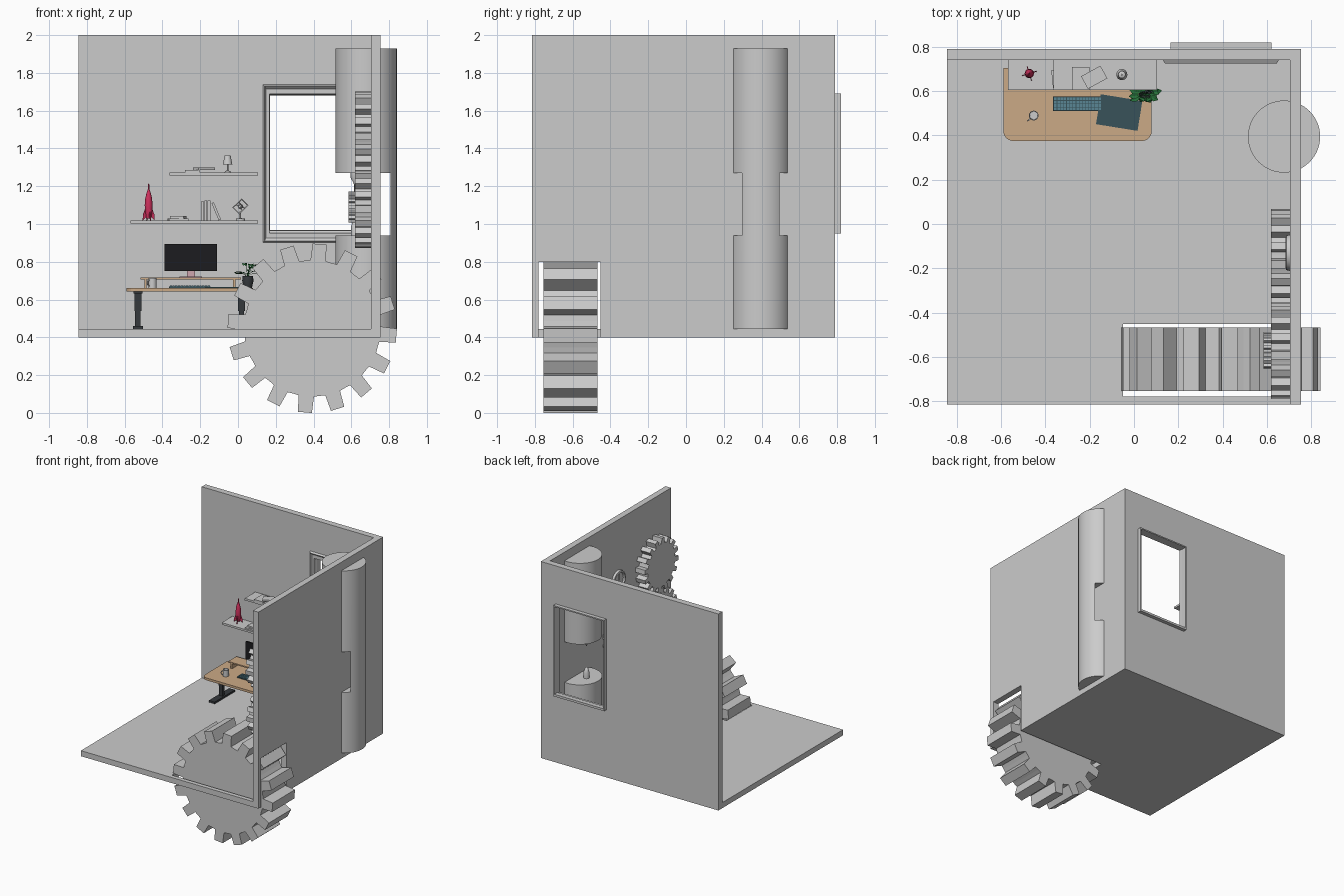
import bpy, bmesh, math, random
from mathutils import Vector, Matrix

if "Cube" in bpy.data.objects:
    bpy.data.objects.remove(bpy.data.objects["Cube"])
random.seed(4)

def mat(name, c):
    m = bpy.data.materials.new(name)
    m.diffuse_color = (*c, 1)
    m.use_nodes = True
    m.node_tree.nodes["Principled BSDF"].inputs["Base Color"].default_value = m.diffuse_color
    return m

TAN = mat("wood", (0.60, 0.40, 0.24)); DARK = mat("dark_metal", (0.035, 0.04, 0.045))
BLACK = mat("screen_black", (0.012, 0.012, 0.014)); RED = mat("crimson", (0.62, 0.03, 0.11))
TEAL = mat("dark_teal", (0.04, 0.085, 0.10)); KEY = mat("key_teal", (0.10, 0.24, 0.30))
GREEN = mat("leaf_green", (0.02, 0.16, 0.04)); PINK = mat("pale_pink", (0.62, 0.38, 0.43))

def obj(name, bm, m=None, smooth=False):
    bmesh.ops.recalc_face_normals(bm, faces=bm.faces)
    me = bpy.data.meshes.new(name)
    bm.to_mesh(me); bm.free()
    o = bpy.data.objects.new(name, me)
    bpy.context.collection.objects.link(o)
    if m: me.materials.append(m)
    if smooth:
        bpy.ops.object.select_all(action='DESELECT')
        o.select_set(True); bpy.context.view_layer.objects.active = o
        bpy.ops.object.shade_smooth_by_angle()
    return o

def add_box(bm, x0, x1, y0, y1, z0, z1, rot=0):
    M = (Matrix.Translation(((x0+x1)/2, (y0+y1)/2, (z0+z1)/2)) @ Matrix.Rotation(rot, 4, 'Z')
         @ Matrix.Diagonal((x1-x0, y1-y0, z1-z0, 1)))
    bmesh.ops.create_cube(bm, size=1, matrix=M)

def box(name, *b, m=None, rot=0):
    bm = bmesh.new(); add_box(bm, *b, rot=rot)
    return obj(name, bm, m)

def prism(name, pts, a, b, to3d, m=None, smooth=False):
    """Extrude a 2D outline between depths a and b."""
    bm = bmesh.new()
    A, B = [[bm.verts.new(to3d(u, v, d)) for u, v in pts] for d in (a, b)]
    bm.faces.new(A); bm.faces.new(B[::-1])
    for i in range(len(pts)):
        j = (i+1) % len(pts)
        bm.faces.new((A[i], A[j], B[j], B[i]))
    return obj(name, bm, m, smooth)

def lathe(name, prof, x, y, m=None, n=24):
    """Revolve (radius, z) points about a vertical axis at x, y."""
    bm = bmesh.new()
    vs = [bm.verts.new((x+r, y, z)) for r, z in prof]
    es = [bm.edges.new(p) for p in zip(vs, vs[1:])]
    bmesh.ops.spin(bm, geom=vs+es, cent=(x, y, 0), axis=(0, 0, 1), angle=2*math.pi, steps=n)
    bmesh.ops.remove_doubles(bm, verts=bm.verts, dist=1e-5)
    return obj(name, bm, m, True)

def cut(o, *b):
    c = box("cutter", *b); c.hide_render = True
    md = o.modifiers.new("cut", 'BOOLEAN')
    md.operation = 'DIFFERENCE'; md.object = c; md.solver = 'EXACT'
    bpy.context.view_layer.objects.active = o
    bpy.ops.object.modifier_apply(modifier=md.name)
    bpy.data.objects.remove(c)

def gear(name, axis, cu, cv, a, b, R, r, n, hw, phase=0):
    pts, step = [], 2*math.pi/n
    for i in range(n):
        t = phase + i*step
        for d, w in ((r, -hw*1.1), (R, -hw), (R, hw), (r, hw*1.1)):
            pts.append((cu + d*math.cos(t) - w*math.sin(t), cv + d*math.sin(t) + w*math.cos(t)))
        pts.append((cu + r*math.cos(t+step/2), cv + r*math.sin(t+step/2)))
    f = (lambda u, v, d: (u, d, v)) if axis == 'Y' else (lambda u, v, d: (d, u, v))
    return prism(name, pts, a, b, f)

# room shell with gear slot and window opening
floor = box("floor", -.845, .755, -.815, .79, .40, .445)
cut(floor, -.05, .80, -.78, -.452, .3, .6)
side = box("right_wall", .705, .755, -.815, .79, .40, 2)
cut(side, .6, .9, -.78, -.452, .3, .80)
back = box("back_wall", -.845, .705, .74, .79, .40, 2)
cut(back, .166, .619, .6, .9, .953, 1.687)

# window trim: rectangles lofted into a closed frame
bm = bmesh.new()
loops = []
for x0, x1, z0, z1, y in ((.13, .655, .90, 1.74, .742), (.14, .645, .91, 1.73, .725),
                          (.168, .616, .965, 1.682, .775), (.170, .614, .968, 1.68, .82),
                          (.164, .621, .95, 1.69, .82), (.164, .621, .95, 1.69, .742)):
    loops.append([bm.verts.new((x, y, z)) for x, z in ((x0, z0), (x1, z0), (x1, z1), (x0, z1))])
for i, A in enumerate(loops):
    B = loops[(i+1) % len(loops)]
    for k in range(4):
        bm.faces.new((A[k], A[(k+1) % 4], B[(k+1) % 4], B[k]))
obj("window_frame", bm)

# big cylinder through the wall, notched to leave a thin outer strip
cx, cy = .678, .395
cyl = prism("machine_cylinder", [(cx+.163*math.cos(t*math.pi/32), cy+.163*math.sin(t*math.pi/32)) for t in range(64)],
            .445, 1.93, lambda u, v, d: (u, v, d))
cut(cyl, .4, .807, .1, .7, .94, 1.27)
bpy.ops.object.select_all(action='DESELECT')
cyl.select_set(True); bpy.context.view_layer.objects.active = cyl
bpy.ops.object.shade_smooth_by_angle()
lathe("lower_tip", [(.022, .935), (.022, .985), (.014, 1.01), (0, 1.03)], .62, cy)
lathe("upper_tip", [(.024, 1.275), (.024, 1.245), (.01, 1.22), (0, 1.19)], .62, cy)

# gears
gear("floor_gear", 'Y', .393, .448, -.755, -.468, .447, .36, 16, .037, math.radians(85))
gear("wall_gear_upper", 'X', -.572, 1.485, .62, .704, .217, .175, 16, .018, .1)
gear("wall_gear_lower", 'X', -.572, 1.09, .62, .704, .205, .165, 16, .018, .05)
gear("wall_gear_inner", 'X', -.15, 1.09, .62, .704, .217, .175, 16, .018, .15)
gear("small_gear", 'X', -.572, 1.09, .585, .62, .083, .066, 14, .008)

# round gauge on the wall
bm = bmesh.new()
ring = []
for i in range(32):
    t = i*math.pi/16
    ring.append([bm.verts.new((x, -.13+r*math.cos(t), 1.51+r*math.sin(t)))
                 for r, x in ((.082, .706), (.078, .688), (.066, .685), (.060, .698))])
for i, A in enumerate(ring):
    B = ring[(i+1) % 32]
    for k in range(3):
        bm.faces.new((A[k], A[k+1], B[k+1], B[k]))
bm.faces.new([A[3] for A in ring])
obj("wall_gauge", bm, None, True)
box("gauge_hand", .692, .70, -.133, -.127, 1.51, 1.56)

# desk
pts = [(-.59, .705), (.08, .705)]
for px, s in ((.035, 0), (-.545, 1)):
    pts += [(px+.045*math.cos(-(i/6+s)*math.pi/2), .42+.045*math.sin(-(i/6+s)*math.pi/2)) for i in range(7)]
prism("desk_top", pts, .643, .662, lambda u, v, d: (u, v, d), TAN)
for n, x in (("left", -.53), ("right", .018)):
    bm = bmesh.new()
    add_box(bm, x-.018, x+.018, .53, .57, .54, .634)
    add_box(bm, x-.014, x+.014, .535, .565, .46, .55)
    add_box(bm, x-.026, x+.026, .42, .68, .445, .46)
    add_box(bm, x-.024, x+.024, .42, .68, .632, .643)
    obj(n + "_desk_leg", bm, DARK)
bm = bmesh.new()
add_box(bm, -.515, .015, .61, .715, .706, .716)
for x in (-.49, -.02):
    add_box(bm, x-.006, x+.006, .615, .71, .66, .707)
obj("monitor_riser", bm, TAN)

# monitor
box("monitor_screen", -.39, -.11, .655, .668, .752, .895, m=BLACK)
bm = bmesh.new()
add_box(bm, -.27, -.228, .668, .68, .72, .80)
add_box(bm, -.31, -.19, .64, .71, .715, .722)
obj("monitor_stand", bm, PINK)

# keyboard, mat, mug
box("keyboard_base", -.365, -.145, .51, .577, .662, .669, m=TEAL)
bm = bmesh.new()
for i in range(15):
    for j in range(4):
        x, y = -.361+i*.0143, .514+j*.0152
        add_box(bm, x, x+.0115, y, y+.012, .669, .674)
obj("keyboard_keys", bm, KEY)
box("desk_mat", -.162, .028, .435, .572, .662, .667, m=TEAL, rot=-.16)
lathe("mug", [(0, .662), (.022, .662), (.022, .714), (.019, .714), (.018, .67), (0, .67)], -.453, .49)
bm = bmesh.new()
d = Vector((-.75, -.66, 0))
rows = []
for i in range(9):
    t = -math.pi/2 + i*math.pi/8
    c = Vector((-.453, .49, .688)) + d*(.019+.016*math.cos(t)) + Vector((0, 0, .016*math.sin(t)))
    n = d*math.cos(t) + Vector((0, 0, math.sin(t)))
    s = Vector((-d.y, d.x, 0))
    rows.append([bm.verts.new(c + (n*a + s*b)*.003) for a, b in ((1, 1), (1, -1), (-1, -1), (-1, 1))])
for A, B in zip(rows, rows[1:]):
    for k in range(4):
        bm.faces.new((A[k], A[(k+1) % 4], B[(k+1) % 4], B[k]))
obj("mug_handle", bm)

# potted plant
lathe("plant_pot", [(0, .662), (.022, .662), (.03, .70), (.027, .725), (.023, .725), (.022, .715), (0, .715)], .052, .585, DARK)
bm = bmesh.new()
for i in range(13):
    t = i*2.4
    L, H = random.uniform(.045, .085), random.uniform(.02, .085)
    o, u, s = Vector((.052, .585, .715)), Vector((math.cos(t), .7*math.sin(t), 0)), Vector((-math.sin(t), math.cos(t), 0))
    prev = None
    for f, w, h in ((0, .001, 0), (.35, .0015, .75), (.5, .011, .95), (.75, .014, 1), (1, .001, .8)):
        c = o + u*L*f + Vector((0, 0, H*h))
        row = [bm.verts.new(c - s*w), bm.verts.new(c - Vector((0, 0, w*.3))), bm.verts.new(c + s*w)]
        if prev:
            for k in (0, 1):
                bm.faces.new((prev[k], prev[k+1], row[k+1], row[k]))
        prev = row
obj("plant_leaves", bm, GREEN)

# shelves
box("lower_shelf", -.57, .105, .605, .74, 1.003, 1.019)
box("upper_shelf", -.363, .105, .605, .74, 1.256, 1.272)

# toy rocket
rx, ry = -.473, .68
lathe("rocket_body", [(0, 1.03), (.013, 1.03), (.019, 1.065), (.021, 1.10), (.018, 1.135), (.011, 1.165),
                      (.004, 1.185), (.003, 1.212), (0, 1.214)], rx, ry, RED, 16)
for i in range(4):
    a = i*math.pi/2 + .3
    prism("rocket_fin_%d" % i, [(.012, 1.04), (.033, 1.019), (.031, 1.05), (.018, 1.085)], -.002, .002,
          lambda u, v, d: (rx+u*math.cos(a)-d*math.sin(a), ry+u*math.sin(a)+d*math.cos(a), v), RED)

# books
box("flat_book_lower", -.37, -.265, .62, .70, 1.019, 1.030, rot=.1)
box("flat_book_upper", -.355, -.28, .63, .70, 1.030, 1.042, rot=-.2)
for i, (x, h) in enumerate(((-.195, .10), (-.178, .105), (-.161, .105))):
    box("standing_book_%d" % i, x, x+.015, .63, .725, 1.019, 1.019+h)
prism("leaning_book", [(-.102, 1.019), (-.09, 1.024), (-.128, 1.115), (-.14, 1.11)], .63, .72, lambda u, v, d: (u, d, v))
box("upper_book_1", -.28, -.20, .605, .71, 1.272, 1.286)
box("upper_book_2", -.23, -.13, .63, .695, 1.286, 1.298, rot=.5)

# cube-frame ornament and small lamp
lathe("ornament_base", [(0, 1.019), (.024, 1.019), (.024, 1.028), (.004, 1.031), (.004, 1.065), (0, 1.065)], .013, .68)
bm = bmesh.new()
M = Matrix.Translation((.013, .68, 1.093)) @ Matrix.Rotation(.8, 4, 'Y') @ Matrix.Rotation(.5, 4, 'X')
bmesh.ops.create_cube(bm, size=.047, matrix=M)
bmesh.ops.wireframe(bm, faces=bm.faces[:], thickness=.007, use_replace=True, use_even_offset=True)
bmesh.ops.create_icosphere(bm, subdivisions=1, radius=.016, matrix=M)
obj("ornament_cube", bm)
lathe("lamp_base", [(0, 1.272), (.016, 1.272), (.014, 1.28), (.004, 1.283), (.004, 1.335), (0, 1.335)], -.055, .675)
lathe("lamp_shade", [(.025, 1.315), (.016, 1.362), (.014, 1.362), (.023, 1.315), (.025, 1.315)], -.055, .675)
